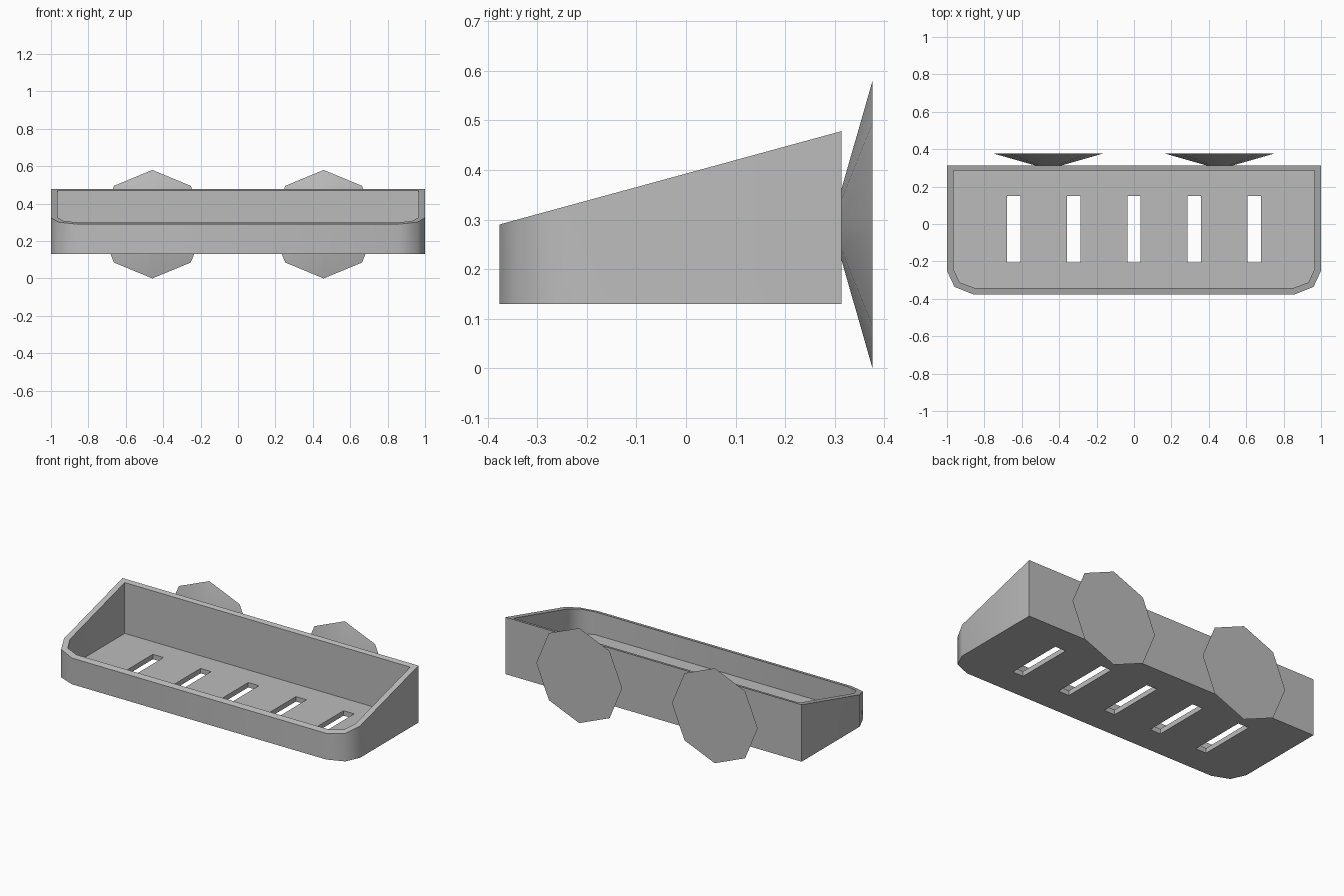
import bpy, bmesh, math
from mathutils import Matrix

default = bpy.data.objects.get("Cube")
if default:
    bpy.data.objects.remove(default, do_unlink=True)

grey = bpy.data.materials.new("plain grey")
grey.use_nodes = True
grey.diffuse_color = (0.5, 0.5, 0.5, 1)
grey.node_tree.nodes["Principled BSDF"].inputs["Base Color"].default_value = (0.5, 0.5, 0.5, 1)

BOTTOM, FLOOR, BACK = 0.13, 0.16, 0.313


def make_object(name, bm):
    bmesh.ops.recalc_face_normals(bm, faces=bm.faces)
    mesh = bpy.data.meshes.new(name)
    bm.to_mesh(mesh)
    bm.free()
    mesh.materials.append(grey)
    obj = bpy.data.objects.new(name, mesh)
    bpy.context.collection.objects.link(obj)
    return obj


def activate(obj):
    bpy.ops.object.select_all(action='DESELECT')
    obj.select_set(True)
    bpy.context.view_layer.objects.active = obj


def smooth(obj):
    activate(obj)
    bpy.ops.object.shade_smooth_by_angle(angle=math.radians(50))


def rim_height(y):
    """Sloping rim, low at the front and high at the back."""
    return 0.29 + (y + 0.376) * 0.188 / 0.689


def mirrored(half):
    return half + [(-x, y) for x, y in reversed(half)]


# Tray: chamfered outline, sloping rim, hollow inside
outer = mirrored([(1, BACK), (1, -0.25), (0.96, -0.336), (0.86, -0.376)])
inner = mirrored([(0.965, 0.285), (0.965, -0.243), (0.932, -0.312), (0.853, -0.342)])
bm = bmesh.new()
rings = []
for outline, height in ((outer, lambda y: BOTTOM), (outer, rim_height),
                        (inner, rim_height), (inner, lambda y: FLOOR)):
    rings.append([bm.verts.new((x, y, height(y))) for x, y in outline])
for low, high in zip(rings, rings[1:]):
    for i in range(len(low)):
        j = (i + 1) % len(low)
        bm.faces.new((low[i], low[j], high[j], high[i]))
bm.faces.new(rings[0])
bm.faces.new(rings[-1])
tray = make_object("tray", bm)

# Drain slots through the floor
bm = bmesh.new()
for i in range(-2, 3):
    bmesh.ops.create_cube(bm, size=1, matrix=Matrix.Translation((i * 0.322, -0.028, BOTTOM))
                          @ Matrix.Diagonal((0.072, 0.356, 0.15, 1)))
cutter = make_object("slot_cutter", bm)
cutter.hide_render = True
cut = tray.modifiers.new("slots", 'BOOLEAN')
cut.operation = 'DIFFERENCE'
cut.solver = 'EXACT'
cut.object = cutter
activate(tray)
bpy.ops.object.modifier_apply(modifier=cut.name)
bpy.data.objects.remove(cutter, do_unlink=True)
smooth(tray)

# Eight-sided suction cups flaring out behind the back wall
for side, x in (("left", 0.458), ("right", -0.458)):
    bm = bmesh.new()
    bmesh.ops.create_cone(bm, cap_ends=True, segments=8, radius1=0.29, radius2=0.07, depth=0.063,
                          matrix=Matrix.Translation((x, BACK + 0.0315, 0.29))
                          @ Matrix.Rotation(math.pi / 2, 4, 'X'))
    smooth(make_object(side + "_suction_cup", bm))
